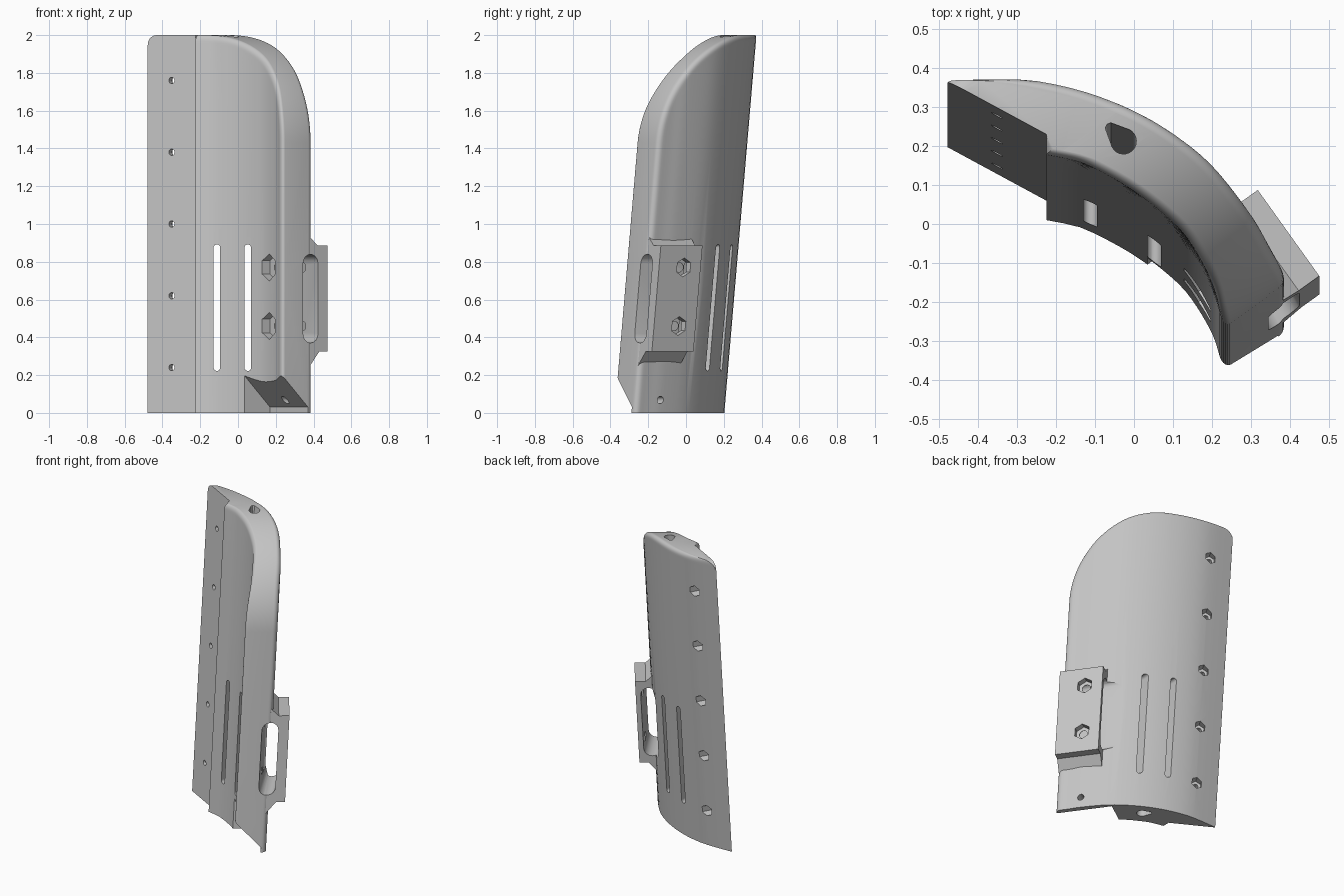
import bpy, bmesh
from math import sin, cos, pi, sqrt, hypot
from mathutils import Vector, Matrix

cube = bpy.data.objects.get("Cube")
if cube:
    bpy.data.objects.remove(cube, do_unlink=True)

grey = bpy.data.materials.new("light_grey_plastic")
grey.use_nodes = True
GREY = (0.55, 0.55, 0.55, 1)
grey.diffuse_color = GREY
grey.node_tree.nodes["Principled BSDF"].inputs["Base Color"].default_value = GREY

# Directions: T runs along the wall, N points out of it
X, Y, Z = Vector((1, 0, 0)), Vector((0, 1, 0)), Vector((0, 0, 1))
T, N = Vector((0.582, -0.813, 0)), Vector((0.813, 0.582, 0))
END, RAD, FILLET = 0.45, 0.57, 0.03      # wall end, top corner radius, edge rounding
CT, CZ = END - RAD, 2 - RAD              # centre of the top corner


def new_object(name, bm):
    bmesh.ops.recalc_face_normals(bm, faces=bm.faces)
    mesh = bpy.data.meshes.new(name)
    bm.to_mesh(mesh)
    bm.free()
    mesh.materials.append(grey)
    ob = bpy.data.objects.new(name, mesh)
    bpy.context.scene.collection.objects.link(ob)
    return ob


def loft(name, rings):
    """Skin a list of equal closed rings and cap both ends."""
    bm = bmesh.new()
    loops = [[bm.verts.new(p) for p in ring] for ring in rings]
    n = len(loops[0])
    for a, b in zip(loops, loops[1:]):
        for i in range(n):
            j = (i + 1) % n
            bm.faces.new((a[i], a[j], b[j], b[i]))
    bm.faces.new(loops[0][::-1])
    bm.faces.new(loops[-1])
    return new_object(name, bm)


def prism(name, pts, origin, u, v, w, lo, hi):
    """Extrude a 2D outline (axes u, v) along w."""
    return loft(name, [[origin + u * a + v * b + w * c for a, b in pts] for c in (lo, hi)])


def ngon(r, n):
    return [(r * cos(2 * pi * (i + 0.5) / n), r * sin(2 * pi * (i + 0.5) / n)) for i in range(n)]


def capsule(width, height, n=8):
    r, h = width / 2, height / 2 - width / 2
    arc = [(r * cos(pi * i / n), r * sin(pi * i / n) + h) for i in range(n + 1)]
    return arc + [(-a, -b) for a, b in arc]


def boolean(target, tool, operation):
    """Apply a boolean, moving to the next solver if the body is lost."""
    mod = target.modifiers.new("cut", "BOOLEAN")
    mod.operation, mod.object = operation, tool
    result = None
    for solver in ("EXACT", "MANIFOLD", "FLOAT"):
        mod.solver = solver
        bpy.context.view_layer.update()
        graph = bpy.context.evaluated_depsgraph_get()
        mesh = bpy.data.meshes.new_from_object(target.evaluated_get(graph))
        if len(mesh.polygons) > 0.7 * len(target.data.polygons):
            result = mesh
            break
    target.modifiers.remove(mod)
    if result:
        target.data = result
    bpy.data.objects.remove(tool, do_unlink=True)


def smooth_curve(pts, steps=6):
    """Catmull-Rom through xy points, returned as (t, s) pairs."""
    p = [Vector((x, y, 0)) for x, y in pts]
    p = [2 * p[0] - p[1]] + p + [2 * p[-1] - p[-2]]
    out = []
    for a, b, c, d in zip(p, p[1:], p[2:], p[3:]):
        for k in range(steps):
            f = k / steps
            out.append(0.5 * (2 * b + (c - a) * f + (2 * a - 5 * b + 4 * c - d) * f * f
                              + (3 * b - a - 3 * c + d) * f ** 3))
    out.append(p[-2])
    return [(q.dot(T), q.dot(N)) for q in out]


def sample(curve, t):
    for (t0, s0), (t1, s1) in zip(curve, curve[1:]):
        if t <= t1:
            return s0 + (s1 - s0) * (t - t0) / (t1 - t0)
    return curve[-1][1]


# Cross-section: outer arc; inner flat flange, step and inner arc
outer = smooth_curve([(-.48, .2), (-.3, .203), (-.2, .19), (-.1, .163), (0, .122), (.1, .065),
                      (.2, -.013), (.3, -.13), (.35, -.205), (.4, -.275)])
inner = smooth_curve([(-.48, .198), (-.225, .06)], 1) + smooth_curve(
    [(-.225, .01), (-.15, -.005), (-.1, -.025), (0, -.08), (.1, -.155), (.15, -.21),
     (.2, -.295), (.221, -.36), (.235, -.4)])
STEP_A, STEP_B, TIP = inner[1][0], inner[2][0], inner[0][0] + 0.002


def rounding(t, z, fade_from, fade_to):
    """How far the wall surface pulls in next to the rounded rim."""
    if z > CZ:
        d = RAD - hypot(max(t - CT, 0), z - CZ)
    else:
        d = END - t
    d = min(max(d, 0), FILLET)
    fade = min(max((t - fade_from) / (fade_to - fade_from), 0), 1)
    return fade * (FILLET - sqrt(max(FILLET ** 2 - (FILLET - d) ** 2, 0)))


def ring(z):
    t_end = CT + sqrt(max(RAD ** 2 - max(z - CZ, 0) ** 2, 0))
    c = 0.05
    k = max(z - 2 + c, 0)
    t_start = TIP + c - sqrt(max(c * c - k * k, 0))
    ts = [t_start + (STEP_A - t_start) * i / 8 for i in range(9)]
    ts += [STEP_B + (t_end - STEP_B) * sin(pi / 2 * i / 28) for i in range(29)]
    back = [T * t + N * (sample(outer, t) - rounding(t, z, TIP, -.3)) + Z * z for t in ts]
    front = [T * t + N * (sample(inner, t) + 0.75 * rounding(t, z, STEP_A, STEP_B)) + Z * z
             for t in ts]
    return back + front[::-1]


# Curved shell with one large rounded top corner
levels = [0, CZ / 2] + [CZ + RAD * sin(pi / 2 * i / 28) for i in range(29)]
shell = loft("curved_guard_shell", [ring(z) for z in levels])

# Strap bracket on the outside
bracket = prism("strap_bracket", [(.08, .17), (.15, .25), (.21, .325), (.265, .325),
                                  (.265, .885), (.2, .885), (.145, .935), (.08, .96)],
                Vector((0, 0, 0)), N, Z, T, .175, .446)
boolean(shell, bracket, "UNION")

cutters = []
# Bevelled notch under the lower corner, with a cross hole
corner = Vector((.04, -.1, 0))
cutters.append(prism("notch_cutter", [(-.15, -.05), (-.15, .34), (.158, .032), (.158, -.05)],
                     corner, N, Z, T, 0, .6))
cutters.append(prism("notch_hole_cutter", ngon(.02, 16), corner + T * .19 + Z * .068,
                     T, Z, N, 0, .3))
# Two tall vents
for x in (-.112, .052):
    cutters.append(prism("vent_cutter", capsule(.035, .67), Vector((x, 0, .557)), X, Z, Y, -.3, .4))
# Strap slot through the bracket, angled away from the shell
cutters.append(prism("strap_slot_cutter", capsule(.1, .47), T * .446 + N * .152 + Z * .605,
                     N, Z, N * .12 - T, -.1, .5))
# Bolt holes through the wall and bracket
for z in (.46, .77):
    base = T * .285 + Z * z
    for r, n, lo, hi in ((.072, 6, -.15, .05), (.025, 16, -.1, .3), (.05, 6, .225, .3)):
        cutters.append(prism("bolt_cutter", ngon(r, n), base, T, Z, N, lo, hi))
# Row of flange holes with nut pockets at the back
ALONG, OUT = Vector((.877, -.481, 0)), Vector((.481, .877, 0))
for i in range(5):
    base = Vector((-.351, .129, .24 + .38 * i))
    for r, n, lo, hi in ((.017, 16, -.1, .15), (.036, 6, .035, .15)):
        cutters.append(prism("flange_cutter", ngon(r, n), base, ALONG, Z, OUT, lo, hi))
# Teardrop channel running the full height inside the wall
drop = [(.033 * cos(a), .033 * sin(a)) for a in [pi * (-.7 + 1.4 * i / 16) for i in range(17)]]
cutters.append(prism("channel_cutter", drop + [(-.056, .01), (-.06, 0), (-.056, -.01)],
                     Vector((-.027, .043, 0)), (X - Y) * .707, (X + Y) * .707, Z, -.1, 2.1))
for c in cutters:
    c.hide_render = True
    boolean(shell, c, "DIFFERENCE")

# Lean the whole part backwards
lean = Matrix.Identity(4)
lean[1][2] = 0.085
shell.data.transform(lean)

bpy.ops.object.select_all(action="DESELECT")
shell.select_set(True)
bpy.context.view_layer.objects.active = shell
bpy.ops.object.shade_smooth_by_angle()
